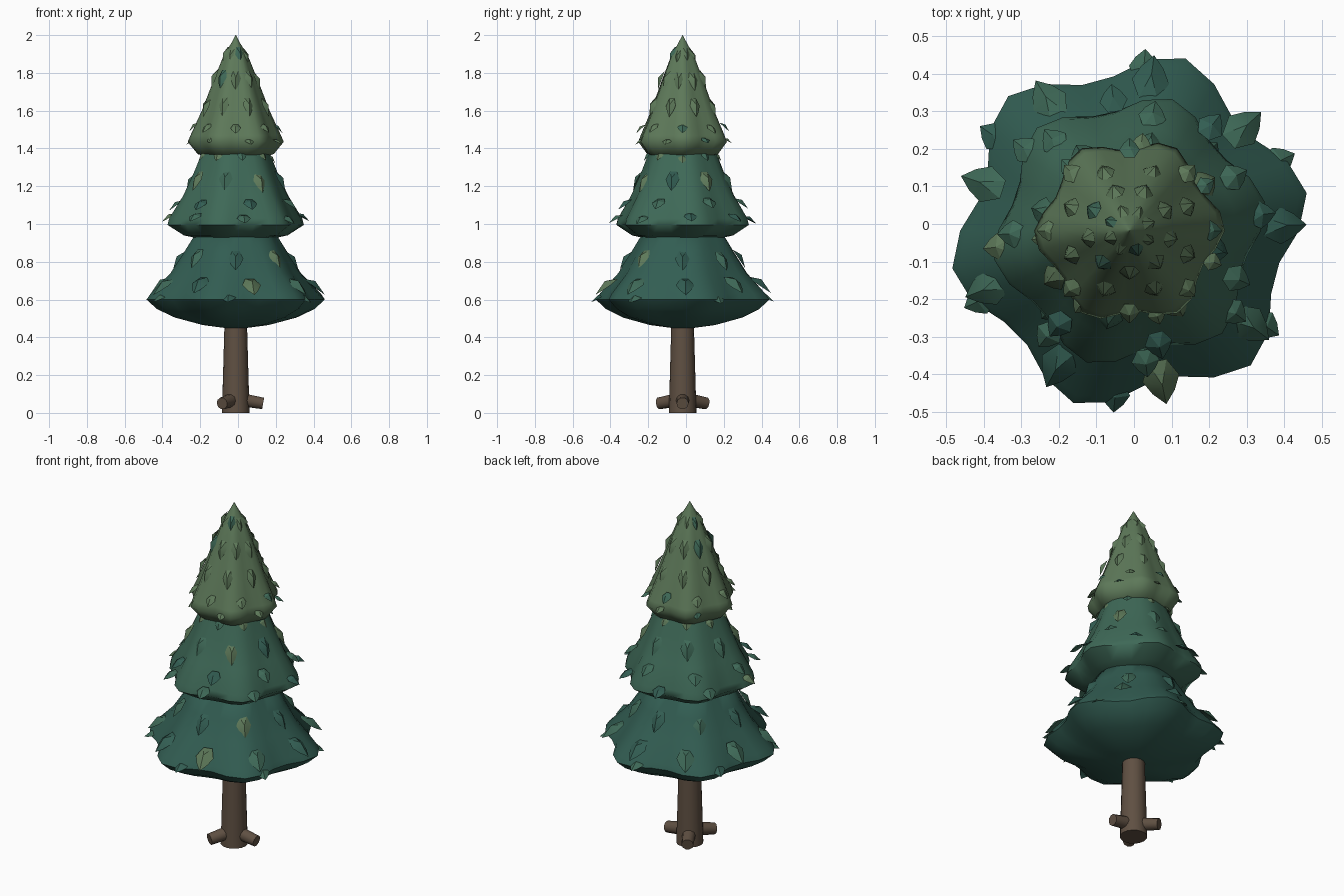
import bpy, bmesh, random
from math import cos, sin, pi, radians
from mathutils import Vector, Matrix

if "Cube" in bpy.data.objects:
    bpy.data.objects.remove(bpy.data.objects["Cube"])

random.seed(4)
CX, CY = -0.012, -0.018          # axis of the tree


def material(name, rgb):
    m = bpy.data.materials.new(name)
    m.diffuse_color = (*rgb, 1)
    m.use_nodes = True
    m.node_tree.nodes["Principled BSDF"].inputs["Base Color"].default_value = m.diffuse_color
    return m


bark = material("bark", (0.115, 0.08, 0.055))
dark = material("dark_green", (0.032, 0.11, 0.085))
mid = material("mid_green", (0.048, 0.14, 0.095))
light = material("light_green", (0.11, 0.19, 0.10))


def finish(bm, name, mats, angle=None):
    bmesh.ops.recalc_face_normals(bm, faces=bm.faces[:])
    me = bpy.data.meshes.new(name)
    bm.to_mesh(me)
    bm.free()
    for m in mats:
        me.materials.append(m)
    if angle:
        for p in me.polygons:
            p.use_smooth = True
        me.set_sharp_from_angle(angle=radians(angle))
    ob = bpy.data.objects.new(name, me)
    bpy.context.collection.objects.link(ob)
    return ob


def loft(bm, rings):
    """Skin closed rings of equal length and cap both ends."""
    loops = [[bm.verts.new(p) for p in ring] for ring in rings]
    n = len(loops[0])
    for a, b in zip(loops, loops[1:]):
        for i in range(n):
            j = (i + 1) % n
            bm.faces.new((a[i], a[j], b[j], b[i]))
    bm.faces.new(loops[0])
    bm.faces.new(loops[-1])


def rod(name, start, end, r1, r2, sides):
    start, end = Vector(start), Vector(end)
    q = (end - start).to_track_quat('Z', 'Y')
    bm = bmesh.new()
    loft(bm, [[p + q @ Vector((r * cos(2 * pi * i / sides), r * sin(2 * pi * i / sides), 0))
               for i in range(sides)] for p, r in ((start, r1), (end, r2))])
    return finish(bm, name, [bark], 40)


# Trunk and root stubs
rod("trunk", (CX, CY, 0), (CX, CY, 0.6), 0.073, 0.056, 16)
for k in range(3):
    a = 2 * pi * k / 3
    rod(f"root_{k + 1}", (CX, CY, 0.075), (CX + 0.145 * cos(a), CY + 0.145 * sin(a), 0.05),
        0.038, 0.032, 10)


def tier(name, profile, phase, mat, sides=30):
    """Foliage skirt with six soft lobes; profile is (z, radius, lobe depth)."""
    bm = bmesh.new()
    rings = []
    for z, r, amp in profile:
        ring = []
        for i in range(sides):
            a = 2 * pi * i / sides
            rr = r + amp * cos(6 * (a - radians(phase)))
            ring.append((CX + rr * cos(a), CY + rr * sin(a), z))
        rings.append(ring)
    loft(bm, rings)
    return finish(bm, name, [mat], 60)


# Three stacked foliage tiers
tier("lower_foliage", [(0.45, 0.06, 0), (0.465, 0.17, 0.008), (0.505, 0.31, 0.02),
                       (0.55, 0.395, 0.032), (0.60, 0.443, 0.04), (0.63, 0.427, 0.035),
                       (0.74, 0.335, 0.018), (0.85, 0.27, 0.01), (0.96, 0.205, 0.005)],
     13, dark)
tier("middle_foliage", [(0.91, 0.06, 0), (0.918, 0.17, 0.008), (0.94, 0.265, 0.016),
                        (0.995, 0.342, 0.027), (1.03, 0.335, 0.025), (1.15, 0.27, 0.014),
                        (1.28, 0.215, 0.008), (1.40, 0.17, 0.004)],
     12, mid)
tier("upper_foliage", [(1.345, 0.05, 0), (1.35, 0.12, 0.005), (1.37, 0.19, 0.012),
                       (1.435, 0.235, 0.02), (1.47, 0.223, 0.017), (1.60, 0.17, 0.01),
                       (1.76, 0.112, 0.006), (1.89, 0.062, 0.003), (1.96, 0.022, 0),
                       (2.0, 0.001, 0)],
     3, light)


def leaf(bm, angle, z, r, length, width, droop, mat_index):
    """Pointed, slightly domed scale hanging outward and down."""
    d = radians(droop)
    along = Vector((cos(angle) * cos(d), sin(angle) * cos(d), -sin(d)))
    side = Vector((-sin(angle), cos(angle), 0))
    out = side.cross(along)
    if out.z < 0:
        out = -out
    base = Vector((CX + r * cos(angle), CY + r * sin(angle), z))
    outline = [(-0.25, 0, 0), (0.25, 0, 0), (0.5, 0.4, 0), (0.3, 0.72, 0),
               (0, 1, 0.0), (-0.3, 0.72, 0), (-0.5, 0.4, 0)]
    def point(u, v, h):
        return bm.verts.new(base + side * u * width + along * v * length + out * h * length)
    rim = [point(*p) for p in outline]
    top, under = point(0, 0.42, 0.2), point(0, 0.42, 0.06)
    for i in range(len(rim)):
        j = (i + 1) % len(rim)
        for tip in (top, under):
            bm.faces.new((rim[i], rim[j], tip)).material_index = mat_index


# Leaf rows: z of leaf base, radius, count, first angle, length, width, droop
rows = {
    "lower_leaves": ((dark, mid, light), [
        (0.86, 0.265, 8, -90, 0.12, 0.08, 56),
        (0.715, 0.355, 9, 2, 0.145, 0.10, 36),
        (0.625, 0.405, 6, 25, 0.09, 0.08, 25)]),
    "middle_leaves": ((mid, dark, light), [
        (1.275, 0.215, 8, -103, 0.115, 0.075, 62),
        (1.13, 0.28, 7, -127, 0.09, 0.075, 36),
        (1.05, 0.32, 8, -83, 0.085, 0.075, 30)]),
    "upper_leaves": ((light, mid, light), [
        (1.93, 0.04, 8, -115, 0.10, 0.045, 72),
        (1.81, 0.095, 9, -90, 0.105, 0.055, 70),
        (1.665, 0.15, 8, -112, 0.105, 0.055, 68),
        (1.53, 0.195, 8, -90, 0.07, 0.055, 42),
        (1.45, 0.215, 7, -72, 0.055, 0.05, 30),
        (1.375, 0.17, 9, -80, 0.06, 0.05, 50)]),
}
for name, (mats, specs) in rows.items():
    bm = bmesh.new()
    for z, r, n, first, length, width, droop in specs:
        for k in range(n):
            a = radians(first) + 2 * pi * k / n
            leaf(bm, a, z + random.uniform(-0.008, 0.008), r, length, width, droop,
                 random.choice((0, 0, 1, 2)))
    finish(bm, name, mats, 25)
